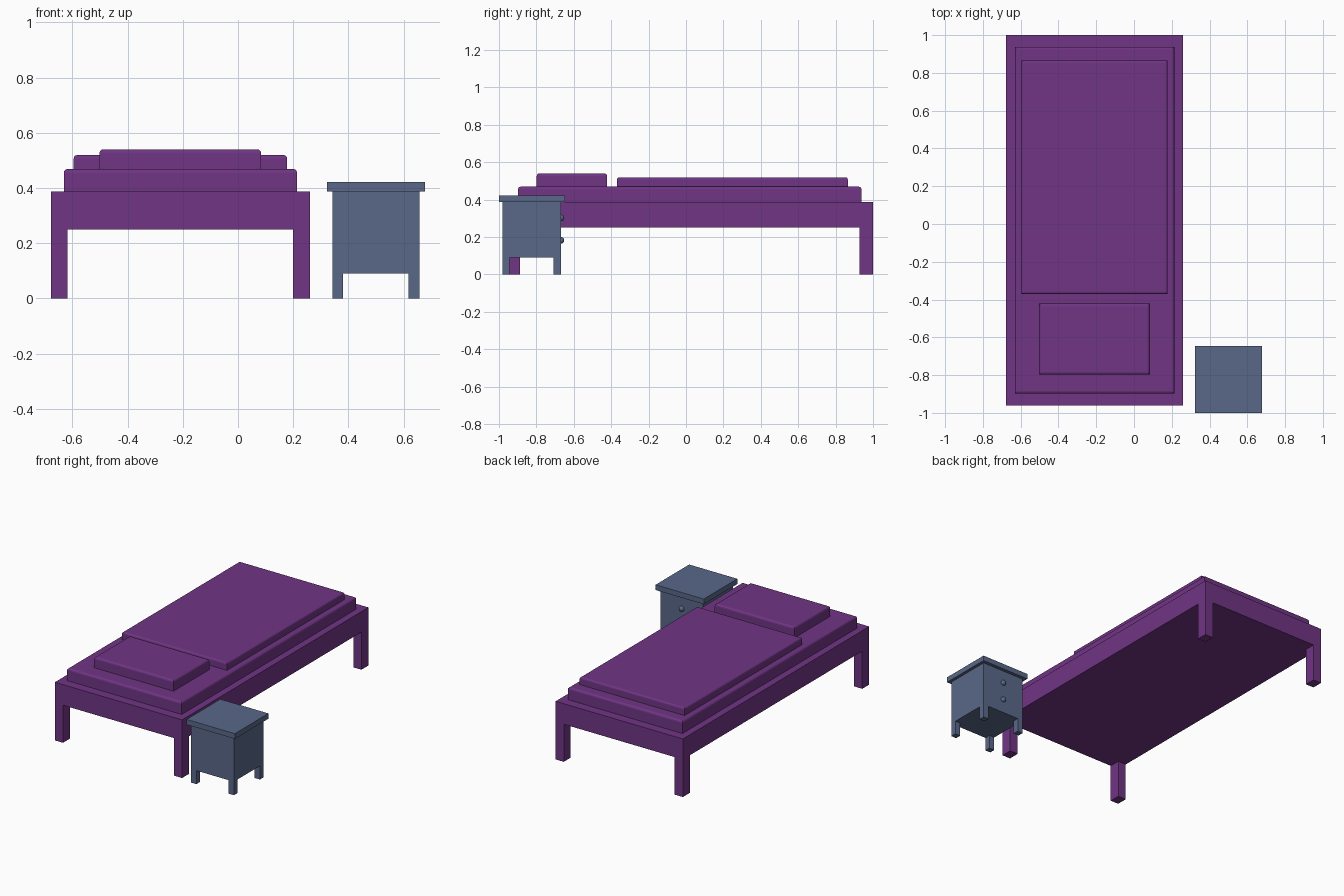
import bpy, bmesh, math
from mathutils import Matrix

if "Cube" in bpy.data.objects:
    bpy.data.objects.remove(bpy.data.objects["Cube"])


def material(name, color):
    m = bpy.data.materials.new(name)
    m.diffuse_color = color
    m.use_nodes = True
    m.node_tree.nodes["Principled BSDF"].inputs["Base Color"].default_value = m.diffuse_color
    return m


PURPLE = material("purple_paint", (0.16, 0.035, 0.23, 1))
BLUE = material("slate_blue_paint", (0.10, 0.14, 0.25, 1))


def finish(bm, name, mat):
    me = bpy.data.meshes.new(name)
    bm.to_mesh(me)
    bm.free()
    me.materials.append(mat)
    ob = bpy.data.objects.new(name, me)
    bpy.context.collection.objects.link(ob)
    return ob


def box(name, mat, x, y, z, top_bevel=0):
    """Box from (min, max) ranges, optionally with rounded top edges."""
    bm = bmesh.new()
    bmesh.ops.create_cube(bm, size=1)
    for v in bm.verts:
        v.co = [r[0] if c < 0 else r[1] for c, r in zip(v.co, (x, y, z))]
    if top_bevel:
        edges = [e for e in bm.edges if all(v.co.z > z[1] - 1e-5 for v in e.verts)]
        bmesh.ops.bevel(bm, geom=edges, offset=top_bevel, segments=3,
                        profile=0.5, affect='EDGES')
    return finish(bm, name, mat)


def legs(prefix, mat, x, y, wx, wy, height):
    """Four square legs flush with the corners of a footprint."""
    for sx, xr in (("left", (x[0], x[0] + wx)), ("right", (x[1] - wx, x[1]))):
        for sy, yr in (("front", (y[0], y[0] + wy)), ("back", (y[1] - wy, y[1]))):
            box(f"{prefix}_{sy}_{sx}_leg", mat, xr, yr, (0, height))


# Bed: frame, legs and stacked bedding
bed_x, bed_y = (-0.677, 0.26), (-0.96, 1.0)
box("bed_frame", PURPLE, bed_x, bed_y, (0.25, 0.387))
legs("bed", PURPLE, bed_x, bed_y, 0.06, 0.073, 0.25)
box("mattress", PURPLE, (-0.631, 0.214), (-0.898, 0.938), (0.387, 0.469), 0.014)
box("blanket", PURPLE, (-0.595, 0.178), (-0.37, 0.865), (0.469, 0.519), 0.012)
box("pillow", PURPLE, (-0.502, 0.084), (-0.798, -0.422), (0.469, 0.54), 0.014)

# Nightstand: cabinet, legs and overhanging top
cab_x, cab_y = (0.342, 0.657), (-0.982, -0.669)
box("nightstand_cabinet", BLUE, cab_x, cab_y, (0.09, 0.387))
legs("nightstand", BLUE, cab_x, cab_y, 0.039, 0.039, 0.09)
box("nightstand_top", BLUE, (0.322, 0.677), (-1.0, -0.647), (0.387, 0.422))

# Drawer knobs on the back-facing side
for label, z in (("upper", 0.302), ("lower", 0.182)):
    bm = bmesh.new()
    bmesh.ops.create_uvsphere(
        bm, u_segments=16, v_segments=8, radius=0.018,
        matrix=Matrix.Translation((0.4995, -0.669, z)) @ Matrix.Rotation(math.pi / 2, 4, 'X'))
    for f in bm.faces:
        f.smooth = True
    finish(bm, f"{label}_drawer_knob", BLUE)
